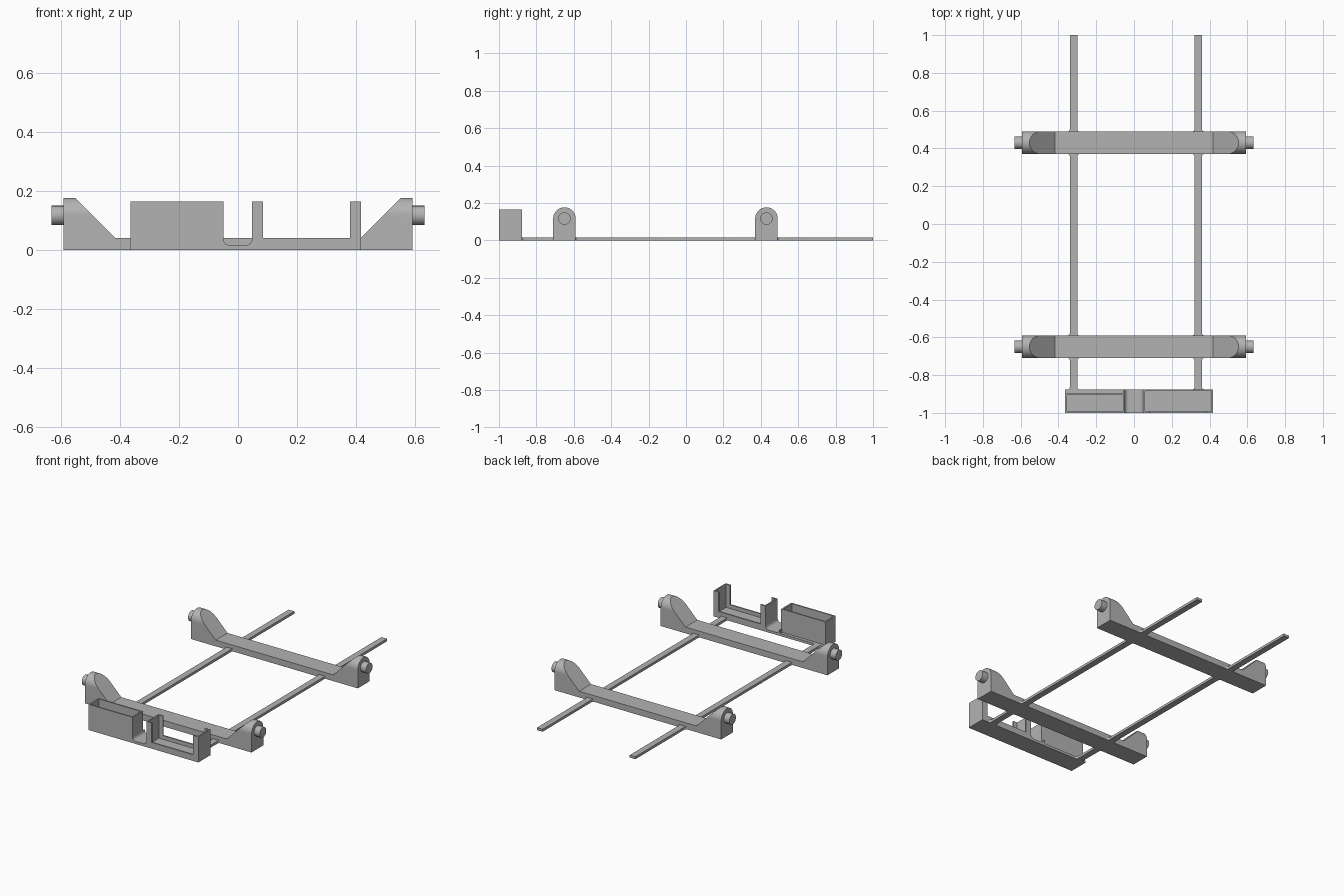
import bpy, bmesh, math
from mathutils import Vector

if "Cube" in bpy.data.objects:
    bpy.data.objects.remove(bpy.data.objects["Cube"])

grey = bpy.data.materials.new("plain grey")
grey.diffuse_color = (0.45, 0.45, 0.45, 1)
grey.use_nodes = True
grey.node_tree.nodes["Principled BSDF"].inputs["Base Color"].default_value = grey.diffuse_color


def finish(name, bm, smooth=False):
    bmesh.ops.recalc_face_normals(bm, faces=bm.faces[:])
    me = bpy.data.meshes.new(name)
    bm.to_mesh(me)
    bm.free()
    me.materials.append(grey)
    ob = bpy.data.objects.new(name, me)
    bpy.context.collection.objects.link(ob)
    if smooth:
        bpy.ops.object.select_all(action='DESELECT')
        ob.select_set(True)
        bpy.context.view_layer.objects.active = ob
        bpy.ops.object.shade_smooth_by_angle(angle=math.radians(30))
    return ob


def extrude(bm, points, offset):
    """Prism from a closed 3D outline."""
    face = bm.faces.new([bm.verts.new(p) for p in points])
    new = bmesh.ops.extrude_face_region(bm, geom=[face])["geom"]
    bmesh.ops.translate(bm, vec=offset,
                        verts=[v for v in new if isinstance(v, bmesh.types.BMVert)])


def box(bm, x0, x1, y0, y1, z0, z1):
    extrude(bm, [(x0, y0, z0), (x1, y0, z0), (x1, y1, z0), (x0, y1, z0)], (0, 0, z1 - z0))


def arc(cx, cy, r, a0, a1, n):
    return [(cx + r * math.cos(math.radians(a0 + (a1 - a0) * i / n)),
             cy + r * math.sin(math.radians(a0 + (a1 - a0) * i / n))) for i in range(n + 1)]


BEAMS = {"front": -0.65, "rear": 0.43}
HALF, PIN_Z, BEAM_H, RAIL_H = 0.06, 0.117, 0.04, 0.016

for label, yc in BEAMS.items():
    # Flat cross beam
    bm = bmesh.new()
    box(bm, -0.417, 0.417, yc - HALF, yc + HALF, 0, BEAM_H)
    finish(label + "_cross_beam", bm)
    for side, sx in (("left", -1), ("right", 1)):
        # Round-topped end bracket, sliced by a 45 degree ramp
        bm = bmesh.new()
        dome = [(yc + HALF, 0)] + arc(yc, PIN_Z, HALF, 0, 180, 32) + [(yc - HALF, 0)]
        extrude(bm, [(sx * 0.417, y, z) for y, z in dome], (sx * 0.176, 0, 0))
        cut = bmesh.ops.bisect_plane(
            bm, geom=bm.verts[:] + bm.edges[:] + bm.faces[:],
            plane_co=(sx * 0.417, 0, BEAM_H), plane_no=Vector((-sx, 0, 1)).normalized(),
            clear_outer=True)
        bmesh.ops.contextual_create(
            bm, geom=[e for e in cut["geom_cut"] if isinstance(e, bmesh.types.BMEdge)])
        finish(label + "_" + side + "_bracket", bm, True)
        # Axle stub
        bm = bmesh.new()
        ring = arc(yc, PIN_Z, 0.033, 0, 360, 40)[:-1]
        extrude(bm, [(sx * 0.59, y, z) for y, z in ring], (sx * 0.043, 0, 0))
        finish(label + "_" + side + "_axle_stub", bm, True)

# Long rails in segments, with small fillets where they meet the beams and tray
R, W = 0.012, 0.02
for side, xc in (("left", -0.32), ("right", 0.34)):
    bm = bmesh.new()
    for y0, y1, flare_end in ((-0.876, -0.71, True), (-0.59, 0.37, True), (0.49, 1.0, False)):
        half = arc(W + R, y0 + R, R, 270, 180, 5)
        half += arc(W + R, y1 - R, R, 180, 90, 5) if flare_end else [(W, y1)]
        outline = [(xc + x, y, 0) for x, y in half]
        outline += [(xc - x, y, 0) for x, y in reversed(half)]
        extrude(bm, outline, (0, 0, RAIL_H))
    finish(side + "_rail", bm, True)

# Tray floor, with rounded corners between the two holders
X0, X1, Y0, Y1, TOP, T = -0.365, 0.418, -1.0, -0.876, 0.165, 0.009
bm = bmesh.new()
r = 0.022
profile = [(X0, 0), (X1, 0), (X1, RAIL_H), (0.055, RAIL_H), (0.055, RAIL_H + r)]
profile += arc(0.048 - r, RAIL_H + r, r, 0, -90, 6)
profile += arc(-0.05 + r, RAIL_H + r, r, 270, 180, 6)
profile += [(-0.057, RAIL_H + r), (-0.057, RAIL_H), (X0, RAIL_H)]
extrude(bm, [(x, Y0, z) for x, z in profile], (0, Y1 - Y0, 0))
finish("tray_floor", bm, True)

# Closed pocket on the left, open at the top
bm = bmesh.new()
BY = -0.896
for a, b, c, d in ((X0, -0.05, Y0, Y0 + T), (X0, -0.05, BY - T, BY),
                   (X0, X0 + T, Y0 + T, BY - T), (-0.05 - T, -0.05, Y0 + T, BY - T)):
    box(bm, a, b, c, d, RAIL_H, TOP)
finish("closed_pocket", bm)

# Open holder on the right: end walls, corner flanges and low lips
bm = bmesh.new()
HX, FL = 0.048, 0.037
for a, b in ((HX, HX + T), (X1 - T, X1)):
    box(bm, a, b, Y0, Y1, RAIL_H, TOP)
for c in (Y0, Y1 - T):
    box(bm, HX + T, HX + FL, c, c + T, RAIL_H, TOP)
    box(bm, X1 - FL, X1 - T, c, c + T, RAIL_H, TOP)
    box(bm, HX + FL, X1 - FL, c, c + T, RAIL_H, BEAM_H)
finish("open_holder", bm)
